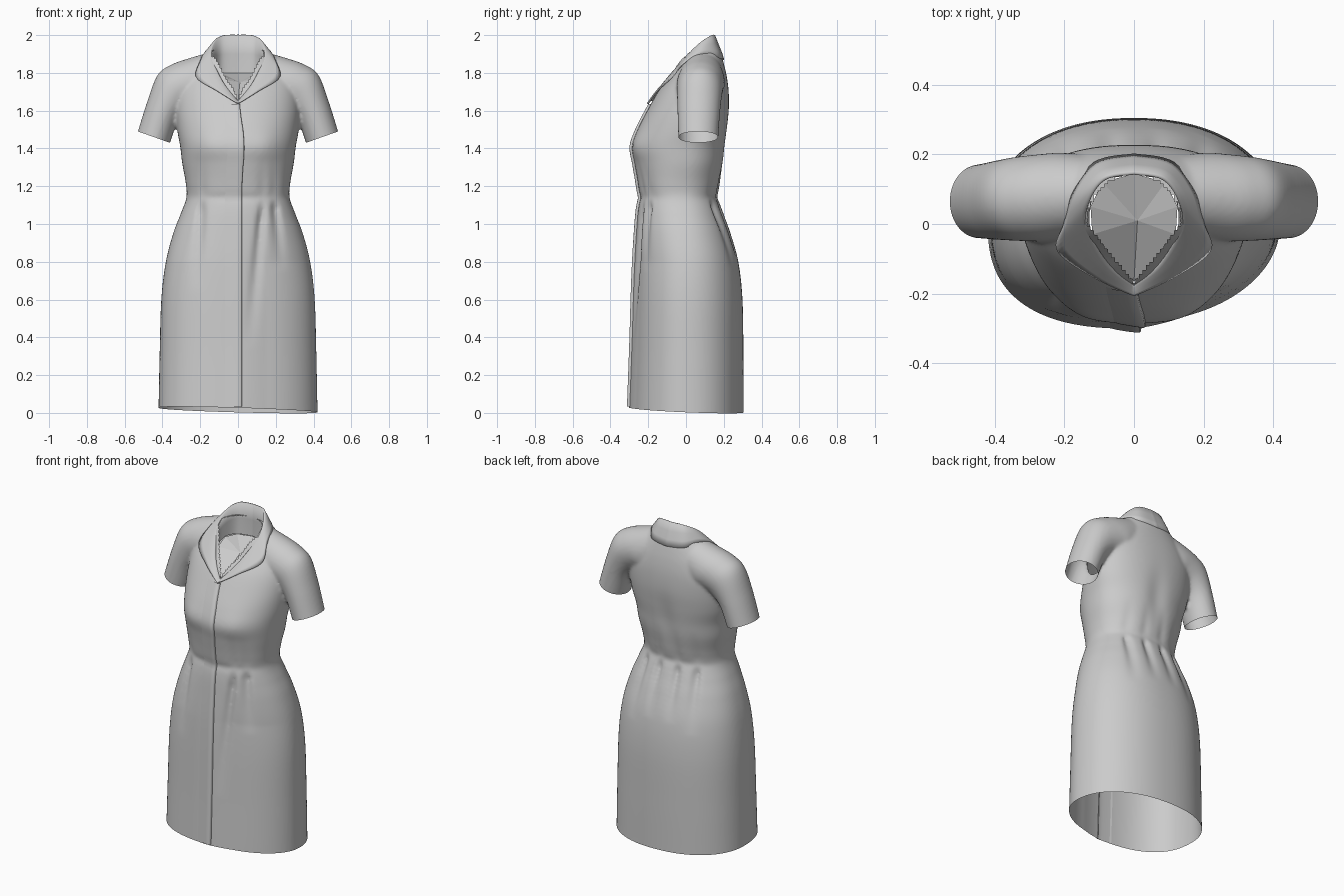
import bpy, bmesh, math
from mathutils import Vector
from mathutils.bvhtree import BVHTree

if "Cube" in bpy.data.objects:
    bpy.data.objects.remove(bpy.data.objects["Cube"])


def catmull(rows, n):
    """Smooth curve through rows of numbers, n samples per span."""
    out = []
    for i in range(len(rows) - 1):
        p = [rows[max(0, min(len(rows) - 1, i + k))] for k in (-1, 0, 1, 2)]
        for j in range(n):
            t = j / n
            out.append([0.5 * (2*b + (c-a)*t + (2*a-5*b+4*c-d)*t*t + (3*b-a-3*c+d)*t**3)
                        for a, b, c, d in zip(*p)])
    out.append(list(rows[-1]))
    return out


def clamp(v):
    return max(0.0, min(1.0, v))


def bump(d, w):
    return math.exp(-(d / w) ** 2)


def loft(bm, rings, closed=True):
    """Skin rings of points; closed lofts get end caps."""
    vs = [[bm.verts.new(p) for p in r] for r in rings]
    n = len(vs[0])
    for a, b in zip(vs, vs[1:]):
        for i in range(n if closed else n - 1):
            j = (i + 1) % n
            bm.faces.new((a[i], a[j], b[j], b[i]))
    if closed:
        bm.faces.new(vs[0][::-1])
        bm.faces.new(vs[-1])


def add_object(name, bm, smooth=True):
    bmesh.ops.recalc_face_normals(bm, faces=bm.faces[:])
    for f in bm.faces:
        f.smooth = smooth
    me = bpy.data.meshes.new(name)
    bm.to_mesh(me)
    ob = bpy.data.objects.new(name, me)
    bpy.context.collection.objects.link(ob)
    return ob


# Torso and skirt sections: z, half width, front y, back y, widest y
SECTIONS = [(-.1, .423, -.303, .306, 0), (0, .421, -.302, .305, 0), (.3, .415, -.291, .304, 0),
            (.6, .406, -.282, .299, 0), (.8, .382, -.274, .277, 0), (.95, .343, -.264, .236, -.01),
            (1.05, .305, -.256, .2, -.02), (1.14, .273, -.246, .172, -.03),
            (1.22, .277, -.255, .182, -.03), (1.32, .295, -.272, .2, -.01),
            (1.41, .306, -.286, .21, 0), (1.5, .322, -.256, .22, .03), (1.6, .33, -.205, .228, .05),
            (1.7, .325, -.148, .226, .07), (1.78, .295, -.088, .216, .07),
            (1.85, .235, -.05, .2, .07), (1.92, .15, -.01, .18, .08)]

# Pleats: side (-1 front, 1 back), x at the waist, x lower down, fade-out z
PLEATS = [(-1, -.19, -.22, .65), (-1, .19, .23, .75), (-1, .13, .06, .35), (1, -.17, -.21, .75),
          (1, .17, .21, .75), (1, -.06, -.07, .8), (1, .06, .07, .8)]


def section_ring(z, hw, yf, yb, yc, count=200):
    skirt = clamp((1.1 - z) / .3)
    ring = []
    for i in range(count):
        a = 2 * math.pi * i / count
        c, s = math.cos(a), math.sin(a)
        n = 2.2
        if s < 0:
            n += skirt * (.35 if c < 0 else -.2)
        x = hw * math.copysign(abs(c) ** (2 / n), c)
        dy = (yb - yc if s > 0 else yc - yf) * math.copysign(abs(s) ** (2 / n), s)
        if s < 0 and x > 0:
            dy *= 1 - .06 * skirt * clamp(x / .15)
        # waist seam, then pleats below it and soft gathers above it
        dy *= 1 - .03 * bump(z - 1.14, .02)
        for side, x0, x1, zend in PLEATS:
            if side * s > 0:
                if z < 1.13:
                    t = (1.13 - z) / (1.13 - zend)
                    d = .028 * clamp(t * 8) * clamp(1 - t)
                    dy -= side * d * bump(x - x0 - (x1 - x0) * t, .016 + .02 * clamp(t))
                else:
                    d = .008 * clamp((z - 1.13) / .05) * clamp((1.36 - z) / .2)
                    dy -= side * d * bump(x - x0, .025)
        # bust fullness and the hollow of the back
        if s < 0:
            dy -= .008 * bump(abs(x) - .15, .07) * bump(z - 1.42, .08)
        else:
            dy -= .012 * bump(x, .06) * bump(z - 1.4, .15)
        ring.append((x, yc + dy, z))
    return ring


# Sleeve sections: outer x, z, under x, z, y radius, y centre
SLEEVE = [(.547, 1.44, .377, 1.38, .105, .065), (.53, 1.49, .36, 1.43, .106, .065),
          (.48, 1.65, .315, 1.55, .113, .068), (.425, 1.79, .26, 1.6, .12, .072),
          (.35, 1.845, .2, 1.62, .125, .075), (.25, 1.88, .16, 1.62, .125, .08),
          (.13, 1.915, .1, 1.65, .11, .085)]


def sleeve_ring(side, ox, oz, ux, uz, ry, yc, count=48):
    ring = []
    for i in range(count):
        a = 2 * math.pi * i / count
        k = math.cos(a) / 2
        ring.append((side * ((ox + ux) / 2 + (ox - ux) * k), yc + ry * math.sin(a),
                     (oz + uz) / 2 + (oz - uz) * k))
    return ring


# Dress body: torso and sleeves fused into one smooth skin
bm = bmesh.new()
loft(bm, [section_ring(*r) for r in catmull(SECTIONS, 7)])
for side in (-1, 1):
    loft(bm, [sleeve_ring(side, *r) for r in catmull(SLEEVE, 6)])
body = add_object("dress_body", bm)
bm.free()
mod = body.modifiers.new("fuse", 'REMESH')
mod.mode = 'VOXEL'
mod.voxel_size = .01
mod = body.modifiers.new("soften", 'SMOOTH')
mod.factor = .5
mod.iterations = 5
skin = bpy.data.meshes.new_from_object(body.evaluated_get(bpy.context.evaluated_depsgraph_get()))
body.modifiers.clear()
body.data = skin

# Open the hem, the cuffs and the neck
bm = bmesh.new()
bm.from_mesh(skin)
bmesh.ops.bisect_plane(bm, geom=bm.verts[:] + bm.edges[:] + bm.faces[:], plane_co=(0, 0, .015),
                       plane_no=(-.028, -.04, -1), clear_outer=True)
for side in (-1, 1):
    faces = [f for f in bm.faces if side * f.calc_center_median().x > .335
             and 1.3 < f.calc_center_median().z < 1.62]
    edges = {e for f in faces for e in f.edges}
    verts = {v for f in faces for v in f.verts}
    bmesh.ops.bisect_plane(bm, geom=list(verts) + list(edges) + faces,
                           plane_co=(side * .445, 0, 1.46), plane_no=(side * .333, 0, -.943),
                           clear_outer=True)


def in_neck(p):
    if p.z < 1.6 or not -.17 < p.y < .145:
        return False
    w = .135 * (p.y + .17) / .17 if p.y < 0 else .135 * math.sqrt(1 - (p.y / .145) ** 2)
    return abs(p.x) < w


bmesh.ops.delete(bm, geom=[f for f in bm.faces if in_neck(f.calc_center_median())], context='FACES')
for f in bm.faces:
    f.smooth = True
bm.to_mesh(skin)
tree = BVHTree.FromBMesh(bm)
bm.free()

# Front placket: overlapping edge that follows the body surface
bm = bmesh.new()
rows = []
for i in range(81):
    z = .034 + (1.635 - .034) * i / 80
    edge = .02 + .012 * bump(z - 1.4, .12) - .012 * clamp((z - 1.5) / .13)
    row = []
    for dx, lift in ((-.1, -.002), (-.07, .004), (-.03, .01), (-.004, .014), (0, .011), (.002, -.006)):
        hit = tree.ray_cast(Vector((edge + dx, -1, z)), Vector((0, 1, 0)))[0]
        if hit:
            row.append((edge + dx, hit.y - lift, z))
    if len(row) == 6:
        rows.append(row)
loft(bm, rows, closed=False)
add_object("front_placket", bm)
bm.free()

# Collar: half curves from centre back to the V, for inside, fold and outer edge
INNER = [(0, .145, 1.8), (.09, .12, 1.8), (.125, .05, 1.8), (.12, -.03, 1.77),
         (.06, -.11, 1.7), (0, -.165, 1.645)]
FOLD = [(0, .148, 2.0), (.085, .132, 1.995), (.132, .07, 1.955), (.142, -.005, 1.88),
        (.08, -.115, 1.75), (0, -.178, 1.65)]
OUTER = [(0, .2, 1.87), (.11, .178, 1.88), (.175, .09, 1.9), (.2, 0, 1.86),
         (.218, -.078, 1.775), (.11, -.155, 1.705), (0, -.205, 1.638)]


def resample(pts, count=41):
    fine = catmull(pts, 40)
    return [fine[round(i * (len(fine) - 1) / (count - 1))] for i in range(count)]


bm = bmesh.new()
inner, fold, outer = resample(INNER), resample(FOLD), resample(OUTER)
for side in (-1, 1):
    bands = []
    for a, b, c in zip(inner, fold, outer):
        a, b, c = (Vector((side * p[0], p[1], p[2])) for p in (a, b, c))
        out = Vector((b.x, b.y - .02, 0)).normalized() * .006
        bands.append([a, a.lerp(b, .5), b - out, b + Vector((0, 0, .002)), b + out,
                      b.lerp(c, .35) + out, b.lerp(c, .7) + out, c + out * .5,
                      c - out - Vector((0, 0, .004))])
    loft(bm, bands, closed=False)
bmesh.ops.remove_doubles(bm, verts=bm.verts[:], dist=.001)
add_object("collar", bm)
bm.free()

# Neck lining: flat facets closing the opening below the collar
bm = bmesh.new()
rim = [Vector(p) for p in INNER] + [Vector((-p[0], p[1], p[2])) for p in INNER[-2:0:-1]]
hub = bm.verts.new((.01, .01, 1.75))
ring = [bm.verts.new(p) for p in rim]
for i in range(len(ring)):
    bm.faces.new((hub, ring[i], ring[(i + 1) % len(ring)]))
add_object("neck_lining", bm, smooth=False)
bm.free()
